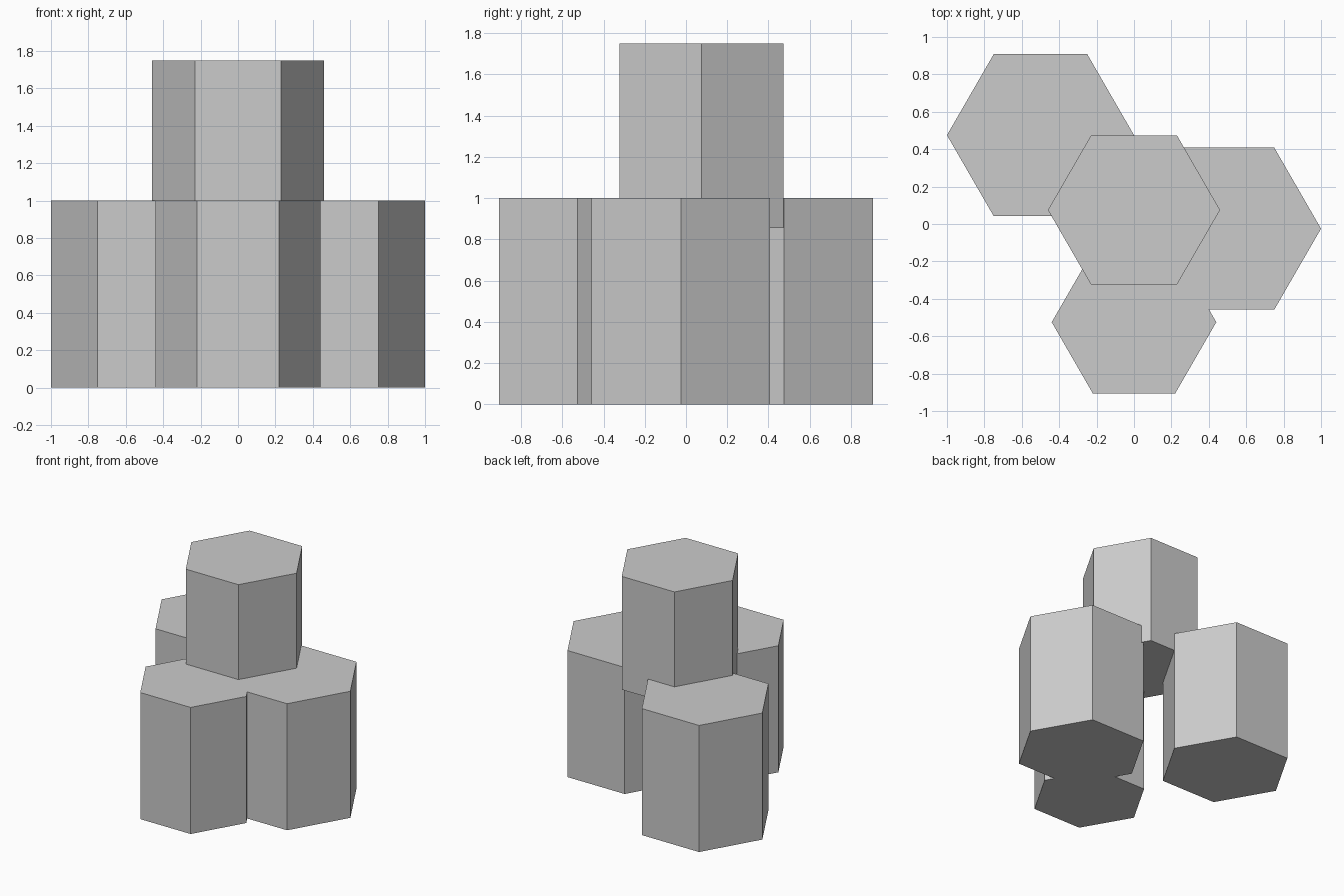
import bpy, math

if "Cube" in bpy.data.objects:
    bpy.data.objects.remove(bpy.data.objects["Cube"])


def hex_column(name, x, y, radius, z0, z1):
    # Six-sided prism with corners pointing along x
    bpy.ops.mesh.primitive_cylinder_add(
        vertices=6, radius=radius, depth=z1 - z0,
        location=(x, y, (z0 + z1) / 2), rotation=(0, 0, math.pi / 6))
    bpy.context.object.name = name


# Three columns on the ground
hex_column("back_left_column", -0.5, 0.475, 0.5, 0, 1)
hex_column("right_column", 0.5, -0.025, 0.5, 0, 1)
hex_column("front_column", 0, -0.525, 0.44, 0, 1)

# Raised column, sunk slightly into the tops of the others
hex_column("top_column", 0, 0.075, 0.46, 0.855, 1.75)
